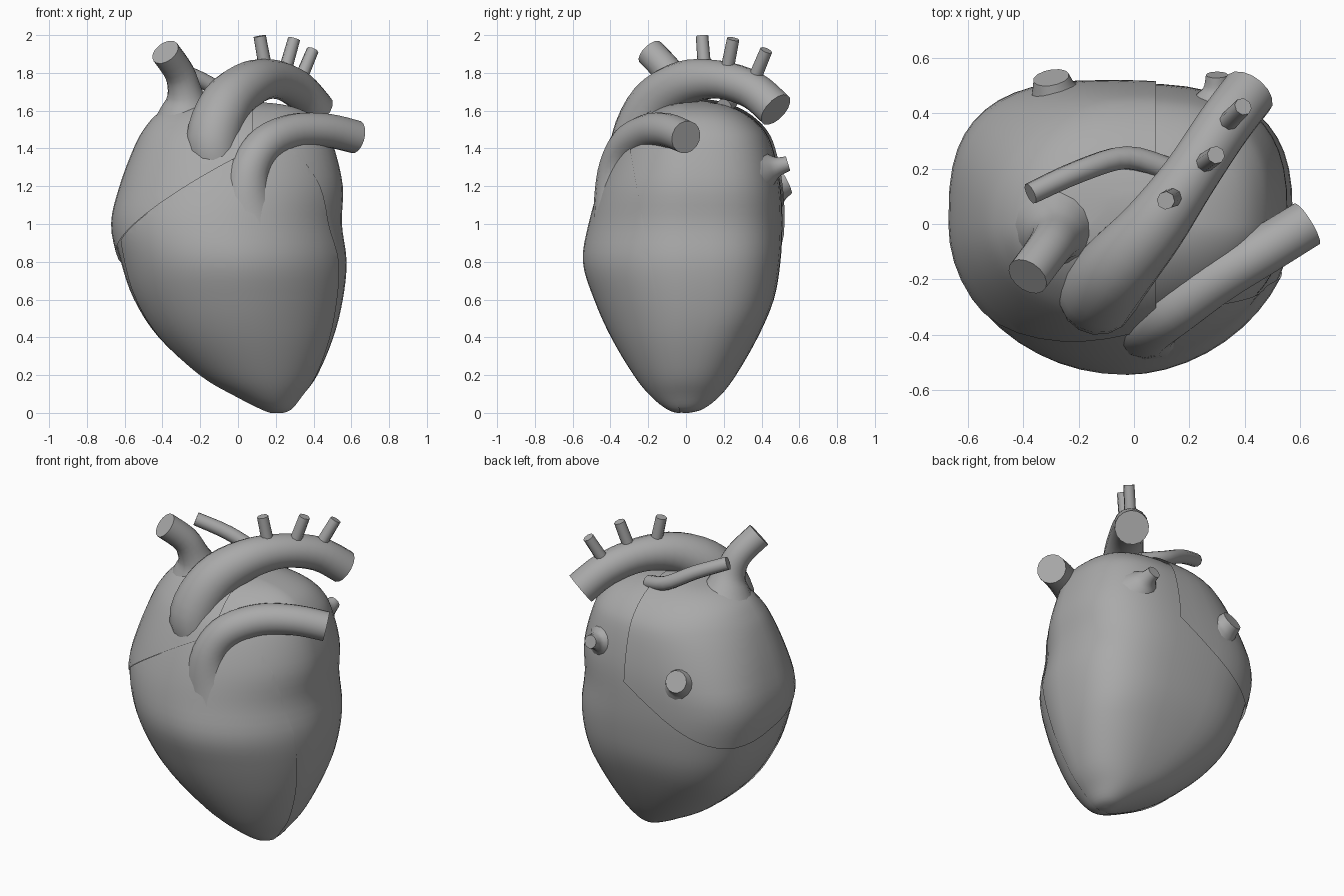
import bpy, bmesh, math
from mathutils import Vector

if "Cube" in bpy.data.objects:
    bpy.data.objects.remove(bpy.data.objects["Cube"])

mat = bpy.data.materials.new("plain_grey")
mat.diffuse_color = (0.4, 0.4, 0.4, 1)
mat.use_nodes = True
mat.node_tree.nodes["Principled BSDF"].inputs["Base Color"].default_value = mat.diffuse_color


def spline(rows, steps):
    """Catmull-Rom through rows of numbers."""
    out = []
    for i in range(len(rows) - 1):
        p0, p1, p2 = rows[max(i - 1, 0)], rows[i], rows[i + 1]
        p3 = rows[min(i + 2, len(rows) - 1)]
        for s in range(steps):
            t = s / steps
            out.append([0.5 * (2 * b + (c - a) * t + (2 * a - 5 * b + 4 * c - d) * t * t
                               + (3 * b - a - 3 * c + d) * t ** 3)
                        for a, b, c, d in zip(p0, p1, p2, p3)])
    out.append(list(rows[-1]))
    return out


def skin(bm, rings):
    """Bridge rings of points into a capped surface."""
    vs = [[bm.verts.new(p) for p in ring] for ring in rings]
    n = len(vs[0])
    for a, b in zip(vs, vs[1:]):
        for i in range(n):
            j = (i + 1) % n
            bm.faces.new((a[i], a[j], b[j], b[i]))
    bm.faces.new(vs[0][::-1])
    bm.faces.new(vs[-1])
    bmesh.ops.recalc_face_normals(bm, faces=bm.faces)


def finish(bm, name):
    me = bpy.data.meshes.new(name)
    bm.to_mesh(me)
    bm.free()
    ob = bpy.data.objects.new(name, me)
    bpy.context.collection.objects.link(ob)
    me.materials.append(mat)
    bpy.ops.object.select_all(action='DESELECT')
    ob.select_set(True)
    bpy.context.view_layer.objects.active = ob
    bpy.ops.object.shade_smooth_by_angle(angle=math.radians(45))
    return ob


# Heart body sections: z, x left, x right, y front, y back
SECTIONS = [
    (0.0, 0.185, 0.215, -0.015, 0.015), (0.02, 0.13, 0.28, -0.09, 0.09),
    (0.09, -0.01, 0.34, -0.18, 0.18), (0.2, -0.2, 0.42, -0.27, 0.265),
    (0.4, -0.42, 0.505, -0.39, 0.38), (0.6, -0.55, 0.555, -0.48, 0.465),
    (0.8, -0.62, 0.575, -0.54, 0.5), (1.0, -0.66, 0.55, -0.51, 0.51),
    (1.2, -0.615, 0.555, -0.45, 0.5), (1.4, -0.54, 0.51, -0.36, 0.46),
    (1.5, -0.485, 0.465, -0.29, 0.41), (1.58, -0.41, 0.385, -0.2, 0.32),
    (1.63, -0.29, 0.25, -0.1, 0.21), (1.65, -0.05, 0.05, 0.04, 0.1)]


def heart_shell(name, grow=0.0, planes=()):
    """Loft the heart body, grow it a little, keep the side each plane points to."""
    rings = []
    for z, xl, xr, yf, yb in spline(SECTIONS, 4):
        cx, rx, ring = (xl + xr) / 2, (xr - xl) / 2, []
        full = min(1, z / 0.5)
        top = min(1, max(0, (z - 1.1) / 0.35))
        oy = (yb + yf) / 2 if yf > 0 else 0
        for k in range(48):
            t = 2 * math.pi * k / 48
            c, s = math.cos(t), math.sin(t)
            # squarer back (rounder at its upper left), leaner front
            if s > 0:
                power = 2 + 0.95 * full - (0.75 * top if c < 0 else 0)
            else:
                power = 2 + (0.04 if c < 0 else -0.15) * full
            e = 2 / power
            ry = yb - oy if s > 0 else oy - yf
            ring.append((cx + rx * math.copysign(abs(c) ** e, c),
                         oy + ry * math.copysign(abs(s) ** e, s), z))
        rings.append(ring)
    bm = bmesh.new()
    skin(bm, rings)
    bm.normal_update()
    if grow:
        shift = [(v, v.normal * grow) for v in bm.verts]
        for v, d in shift:
            v.co += d
            v.co.z = max(v.co.z, 0)
    for co, no in planes:
        bmesh.ops.bisect_plane(bm, geom=bm.verts[:] + bm.edges[:] + bm.faces[:],
                               plane_co=co, plane_no=no, clear_inner=True)
    return finish(bm, name)


def vessel(name, path, sides=16, steps=4):
    """Tube along points (x, y, z, radius)."""
    pts = spline(path, steps)
    co = [Vector(p[:3]) for p in pts]
    rings, side = [], Vector((0.6, -0.75, 0.1))
    for i, p in enumerate(co):
        d = (co[min(i + 1, len(co) - 1)] - co[max(i - 1, 0)]).normalized()
        side = (side - d * side.dot(d)).normalized()
        up = d.cross(side)
        rings.append([p + pts[i][3] * (side * math.cos(2 * math.pi * k / sides)
                                       + up * math.sin(2 * math.pi * k / sides))
                      for k in range(sides)])
    bm = bmesh.new()
    skin(bm, rings)
    return finish(bm, name)


# Heart chambers, with thin raised seams between them
a, b, c = Vector((0.45, -0.3, 1.4)), Vector((0.55, -0.17, 0.7)), Vector((0.3, -0.05, 0.1))
front = (b - a).cross(c - a).normalized()
if front.y > 0:
    front = -front
seam = ((0, 0, 1.23), (-0.6, 0.32, 1))
heart_shell("left_chambers")
heart_shell("right_ventricle", 0.006, [(a, front), (seam[0], [-v for v in seam[1]])])
heart_shell("right_atrium", 0.012, [seam, ((0.08, 0, 0), (-1, 0, 0))])

# Great vessels
vessel("aorta", [(-0.1, -0.26, 1.28, 0.125), (-0.13, -0.25, 1.44, 0.148),
                 (-0.06, -0.16, 1.635, 0.14), (0.07, -0.01, 1.745, 0.12),
                 (0.2, 0.17, 1.765, 0.102), (0.32, 0.35, 1.71, 0.1),
                 (0.415, 0.475, 1.605, 0.1)])
vessel("pulmonary_trunk", [(0.05, -0.31, 1.05, 0.2), (0.045, -0.35, 1.18, 0.137),
                           (0.07, -0.35, 1.31, 0.108), (0.15, -0.3, 1.425, 0.1),
                           (0.3, -0.195, 1.49, 0.095),
                           (0.47, -0.095, 1.495, 0.09), (0.625, 0.0, 1.46, 0.088)])
vessel("upper_vein", [(-0.27, 0.0, 1.5, 0.22), (-0.275, -0.02, 1.6, 0.145),
                      (-0.28, -0.045, 1.69, 0.095), (-0.31, -0.09, 1.8, 0.08),
                      (-0.385, -0.19, 1.91, 0.078)])
vessel("side_artery", [(-0.375, 0.11, 1.84, 0.04), (-0.2, 0.19, 1.765, 0.042),
                       (-0.03, 0.24, 1.67, 0.043), (0.12, 0.2, 1.62, 0.043)], 10)

# Three branches on the arch
for i, (p, q) in enumerate([((0.15, 0.1, 1.8), (0.115, 0.085, 1.995)),
                            ((0.24, 0.21, 1.78), (0.297, 0.25, 1.98)),
                            ((0.32, 0.35, 1.74), (0.395, 0.425, 1.92))]):
    vessel(f"arch_branch_{i + 1}", [(*p, 0.036), (*q, 0.033)], 8, 1)

# Vein stubs on the back, flared into the body
vessel("lower_vein", [(-0.26, 0.37, 1.14, 0.22), (-0.275, 0.435, 1.17, 0.13),
                      (-0.29, 0.48, 1.195, 0.085), (-0.3, 0.53, 1.22, 0.066)], 14)
vessel("left_lung_vein", [(0.29, 0.4, 1.28, 0.13), (0.295, 0.45, 1.295, 0.08),
                          (0.3, 0.49, 1.305, 0.05), (0.3, 0.54, 1.32, 0.04)], 12)
